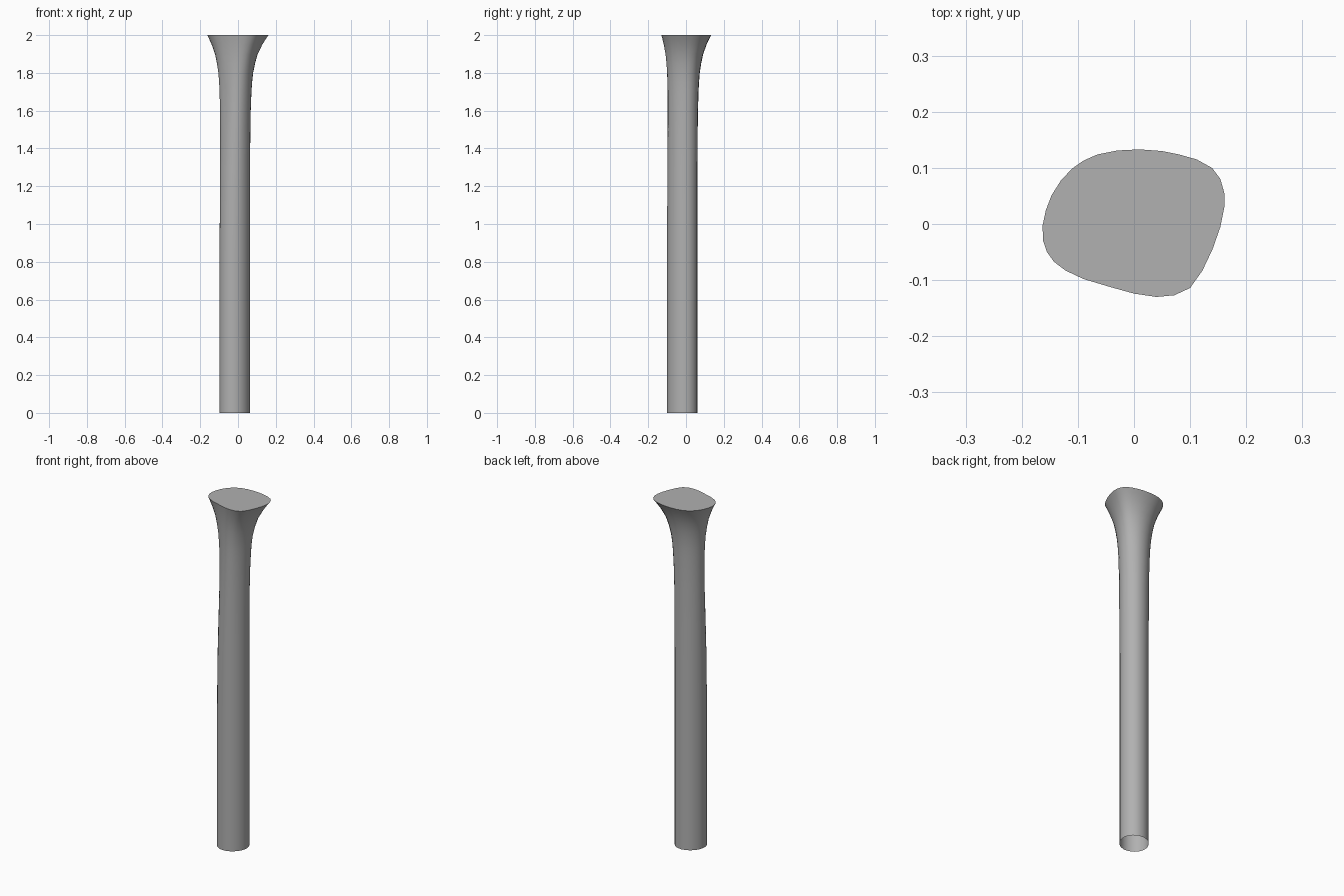
import bpy, bmesh, math

if "Cube" in bpy.data.objects:
    bpy.data.objects.remove(bpy.data.objects["Cube"])

# Outline of the flared top, counter-clockwise
TOP = [(.161, .03), (.161, .055), (.154, .08), (.139, .1), (.112, .115), (.08, .124),
       (.05, .13), (.01, .133), (-.03, .131), (-.065, .124), (-.09, .113), (-.11, .099),
       (-.13, .078), (-.147, .051), (-.157, .025), (-.163, -.003), (-.162, -.03),
       (-.155, -.05), (-.143, -.067), (-.122, -.083), (-.09, -.098), (-.04, -.113),
       (0, -.124), (.04, -.13), (.072, -.127), (.1, -.114), (.122, -.083),
       (.14, -.045), (.154, -.005)]

# (height, flare amount, narrowing of the back-left side of the shaft)
LEVELS = [(0, 0, 0), (.8, 0, 0), (1.1, 0, .15), (1.3, .005, .4), (1.5, .02, .75),
          (1.6, .04, .9), (1.7, .08, 1), (1.75, .115, 1), (1.8, .17, 1), (1.85, .275, 1),
          (1.9, .42, 1), (1.95, .67, 1), (1.98, .86, 1), (2, 1, 1)]


def section(z, flare, narrow):
    """Blend the round shaft section into the flared top outline."""
    pts = []
    for x, y in TOP:
        a = math.atan2(y, x)
        r = .08 + .005 * math.sin(2 * a)
        r -= .02 * narrow * max(0, math.cos(a - math.radians(225))) ** 4
        sx, sy = -.017 + r * math.cos(a), -.02 + r * math.sin(a)
        pts.append((sx + (x - sx) * flare, sy + (y - sy) * flare, z))
    return pts


# Post: lofted sections, capped on top and open underneath
bm = bmesh.new()
rings = [[bm.verts.new(p) for p in section(*lv)] for lv in LEVELS]
n = len(TOP)
for lo, hi in zip(rings, rings[1:]):
    for i in range(n):
        j = (i + 1) % n
        bm.faces.new((lo[i], lo[j], hi[j], hi[i]))
bm.faces.new(rings[-1])
mesh = bpy.data.meshes.new("flared_post")
bm.to_mesh(mesh)
bm.free()
post = bpy.data.objects.new("flared_post", mesh)
bpy.context.collection.objects.link(post)

# Dark grey finish
grey = bpy.data.materials.new("dark_grey")
grey.diffuse_color = (.44, .44, .44, 1)
grey.use_nodes = True
grey.node_tree.nodes["Principled BSDF"].inputs["Base Color"].default_value = grey.diffuse_color
mesh.materials.append(grey)

bpy.context.view_layer.objects.active = post
post.select_set(True)
bpy.ops.object.shade_smooth_by_angle(angle=math.radians(40))
